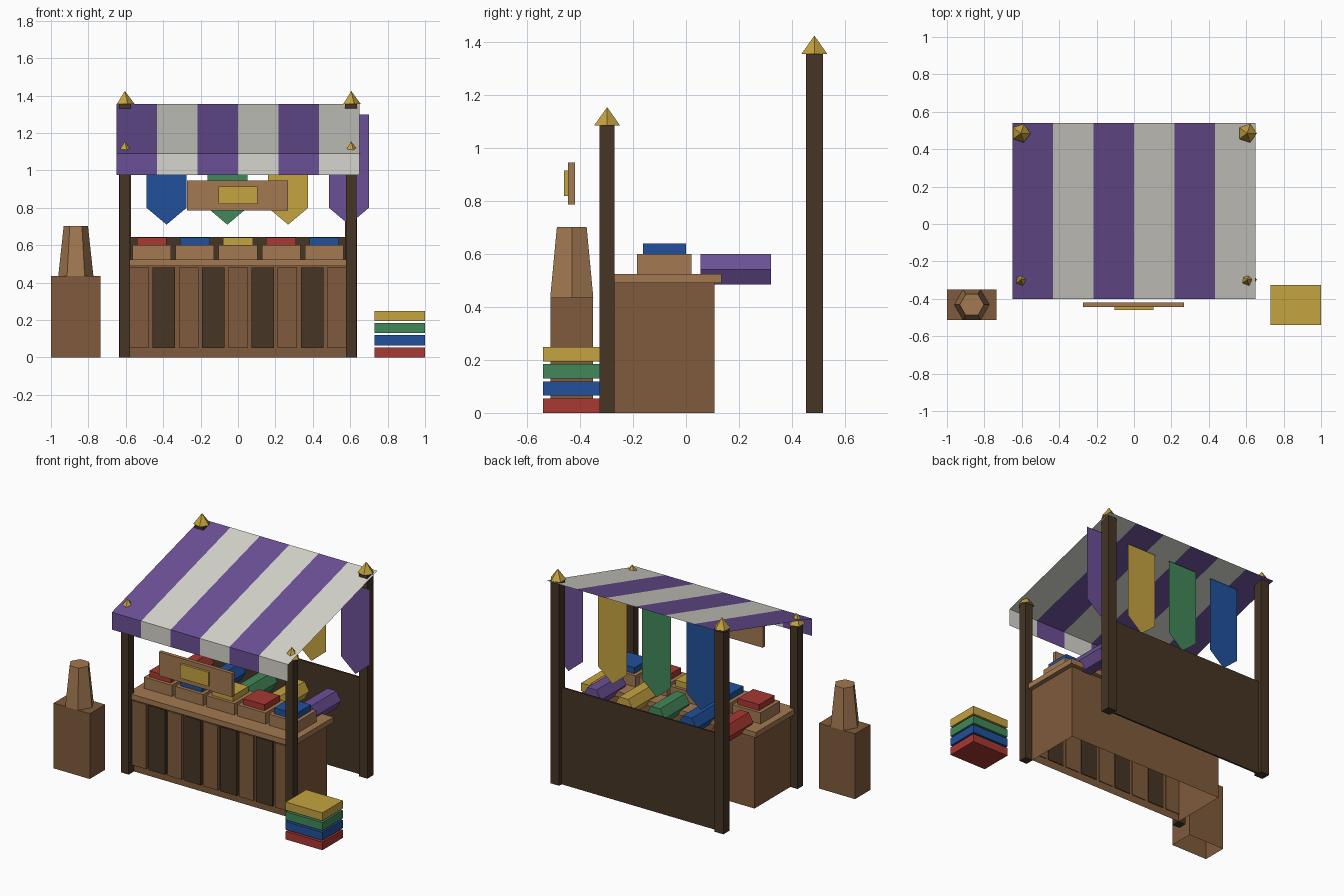
import bpy, bmesh
from math import pi, sqrt
from mathutils import Matrix

if "Cube" in bpy.data.objects:
    bpy.data.objects.remove(bpy.data.objects["Cube"], do_unlink=True)


def material(name, rgb):
    lin = [((c / 255 + 0.055) / 1.055) ** 2.4 for c in rgb] + [1]
    m = bpy.data.materials.new(name)
    m.use_nodes = True
    m.diffuse_color = lin
    m.node_tree.nodes["Principled BSDF"].inputs["Base Color"].default_value = lin
    return m


purple = material("purple cloth", (107, 80, 150))
white = material("off white cloth", (214, 213, 205))
red = material("red cloth", (168, 56, 50))
blue = material("blue cloth", (33, 81, 155))
green = material("green cloth", (66, 135, 90))
gold = material("gold", (197, 163, 64))
light_wood = material("light wood", (163, 121, 81))
wood = material("wood", (127, 91, 60))
dark_wood = material("dark wood", (70, 53, 36))


def make(name, bm, *mats):
    me = bpy.data.meshes.new(name)
    bm.normal_update()
    bm.to_mesh(me)
    bm.free()
    for m in mats:
        me.materials.append(m)
    ob = bpy.data.objects.new(name, me)
    bpy.context.collection.objects.link(ob)
    return ob


def box(name, x, y, z, mat, open_bottom=False):
    """Box from (low, high) pairs on each axis."""
    bm = bmesh.new()
    bmesh.ops.create_cube(bm, size=1)
    for v in bm.verts:
        v.co = [r[0] if c < 0 else r[1] for c, r in zip(v.co, (x, y, z))]
    if open_bottom:
        bm.normal_update()
        under = [f for f in bm.faces if f.normal.z < -0.5]
        bmesh.ops.delete(bm, geom=under, context='FACES')
    return make(name, bm, mat)


def around(c, half):
    return (c - half, c + half)


def cone(name, sides, r1, r2, depth, loc, mat, turn=None):
    """Faceted cone or prism centred on loc, with a corner towards +x."""
    bm = bmesh.new()
    bmesh.ops.create_cone(bm, cap_ends=True, segments=sides, radius1=r1,
                          radius2=r2, depth=depth)
    # create_cone starts its ring on the y axis
    bmesh.ops.rotate(bm, verts=bm.verts, matrix=Matrix.Rotation(-pi / 2, 3, 'Z'))
    if turn:
        bmesh.ops.rotate(bm, verts=bm.verts, matrix=turn)
    bmesh.ops.translate(bm, verts=bm.verts, vec=loc)
    return make(name, bm, mat)


# Corner posts with pointed finials
for side, sx in (("left", 0.605), ("right", -0.605)):
    for end, y, half, top in (("front", -0.298, 0.028, 1.085),
                              ("back", 0.485, 0.032, 1.355)):
        box(f"{end}_{side}_post", around(sx, half), around(y, half), (0, top), dark_wood)
        cone(f"{end}_{side}_finial", 5, 0.052, 0, 0.07, (sx, y, top + 0.035), gold)

# Striped awning: one cloth sheet, sloping roof then hanging valance
STRIPES = 6
bm = bmesh.new()
rows = []
for y, z in ((0.54, 1.355), (-0.40, 1.09), (-0.40, 0.975)):
    rows.append([bm.verts.new((-0.65 + 1.3 * i / STRIPES, y, z))
                 for i in range(STRIPES + 1)])
for up, low in zip(rows, rows[1:]):
    for i in range(STRIPES):
        f = bm.faces.new((up[i], low[i], low[i + 1], up[i + 1]))
        f.material_index = i % 2
make("awning", bm, purple, white)

# Hanging pennants under the back of the awning
for i, (label, mat) in enumerate((("blue", blue), ("green", green),
                                  ("gold", gold), ("purple", purple))):
    cx = -0.382 + 0.325 * i
    bm = bmesh.new()
    outline = ((-0.107, 1.30), (-0.107, 0.80), (0, 0.71), (0.107, 0.80), (0.107, 1.30))
    bm.faces.new([bm.verts.new((cx + dx, 0.39, z)) for dx, z in outline])
    make(f"{label}_pennant", bm, mat)

# Back wall
box("back_wall", (-0.58, 0.58), around(0.485, 0.006), (0, 0.645), dark_wood)

# Counter with a panelled front
box("counter_body", (-0.58, 0.58), (-0.27, 0.107), (0, 0.49), wood, open_bottom=True)
box("counter_top", (-0.61, 0.61), (-0.297, 0.135), (0.49, 0.525), light_wood)
for i in range(9):
    cx = (i - 4) * 0.132
    dark = i % 2 == 1
    box(f"counter_panel_{i + 1}", around(cx, 0.06 if dark else 0.052),
        (-0.29, -0.265), (0.05, 0.48), dark_wood if dark else wood)

# Goods: crates with folded cloth on the counter, cloth rolls behind them
lay_along_y = Matrix.Rotation(pi / 2, 3, 'X')
crate_cloths = (red, blue, gold, red, blue)
roll_cloths = (red, blue, green, gold, purple)
for i, (fold, roll) in enumerate(zip(crate_cloths, roll_cloths)):
    cx = (i - 2) * 0.23
    box(f"crate_{i + 1}", around(cx, 0.103), (-0.185, 0.02), (0.525, 0.6), light_wood)
    box(f"folded_cloth_{i + 1}", around(cx, 0.079), (-0.163, 0), (0.6, 0.64), fold)
    cone(f"cloth_roll_{i + 1}", 6, 0.0665, 0.0665, 0.266,
         ((i - 2) * 0.234, 0.188, 0.542), roll, lay_along_y)

# Sign board
box("sign_board", (-0.272, 0.268), (-0.445, -0.42), (0.787, 0.945), light_wood)
box("sign_plate", (-0.105, 0.103), (-0.46, -0.445), (0.82, 0.915), gold)

# Pedestal with a tapered six-sided stand
box("pedestal", (-1, -0.734), (-0.512, -0.351), (0, 0.435), wood, open_bottom=True)
cone("pedestal_stand", 6, 0.094, 0.065, 0.267, (-0.867, -0.4315, 0.5685), light_wood)

# Stack of folded cloth on the ground
for i, (label, mat) in enumerate((("red", red), ("blue", blue),
                                  ("green", green), ("gold", gold))):
    z = i * 0.065
    box(f"{label}_stacked_cloth", (0.73, 1), (-0.54, -0.325), (z, z + 0.054), mat)
